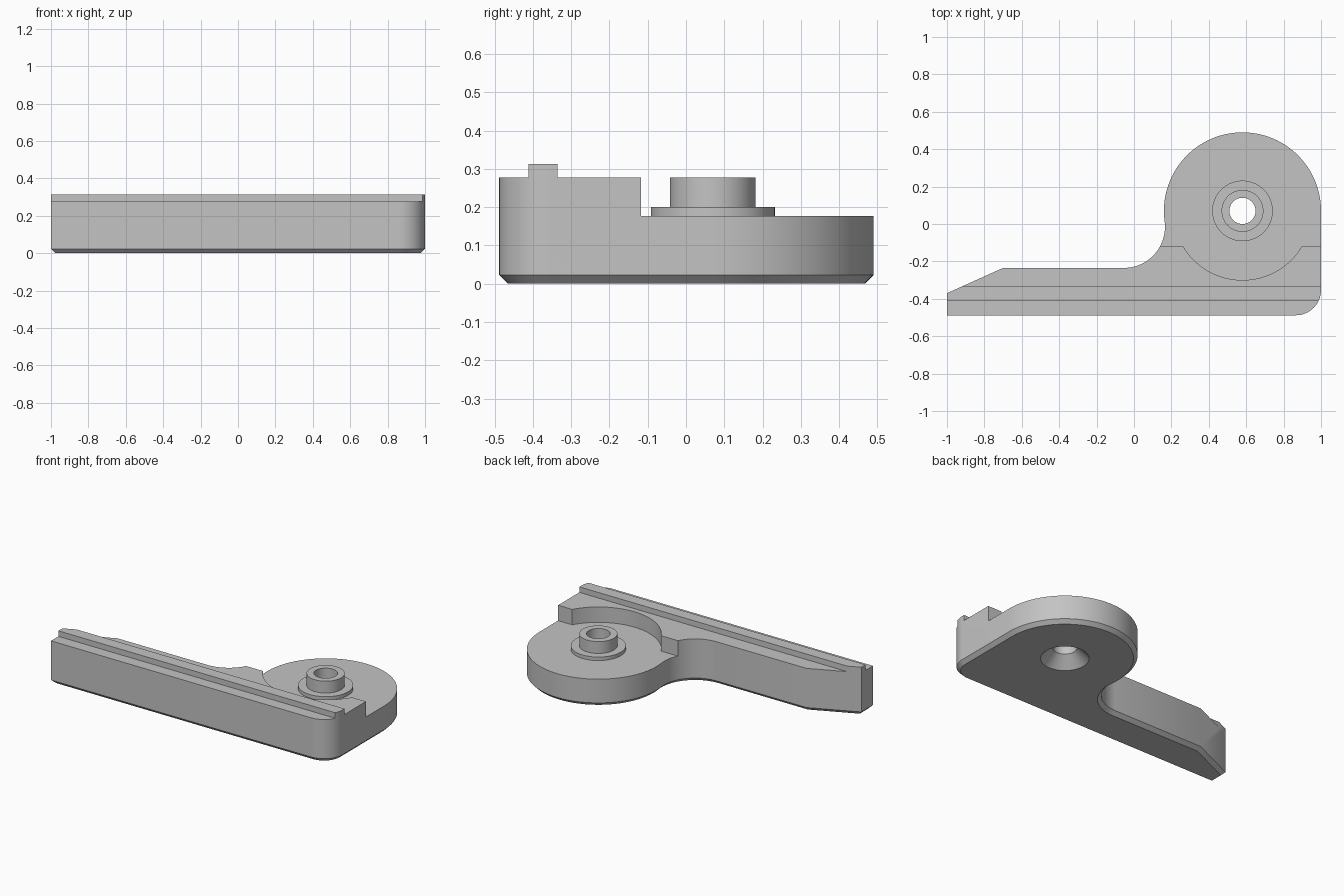
import bpy, bmesh
from math import cos, sin, pi, radians, sqrt, atan2

cube = bpy.data.objects.get("Cube")
if cube:
    bpy.data.objects.remove(cube, do_unlink=True)

grey = bpy.data.materials.new("plain grey")
grey.use_nodes = True
grey.diffuse_color = (0.55, 0.55, 0.55, 1)
grey.node_tree.nodes["Principled BSDF"].inputs["Base Color"].default_value = (0.55, 0.55, 0.55, 1)

HUB_X, HUB_Y, HUB_R = 0.58, 0.07, 0.42
TOP, STEP, RAIL_TOP, CHAMFER = 0.277, 0.177, 0.313, 0.023


def arc(cx, cy, r, a0, a1, n):
    return [(cx + r * cos(a0 + (a1 - a0) * i / n), cy + r * sin(a0 + (a1 - a0) * i / n))
            for i in range(n + 1)]


def make(name, bm):
    bmesh.ops.recalc_face_normals(bm, faces=bm.faces)
    mesh = bpy.data.meshes.new(name)
    bm.to_mesh(mesh)
    bm.free()
    mesh.materials.append(grey)
    obj = bpy.data.objects.new(name, mesh)
    bpy.context.collection.objects.link(obj)
    return obj


def prism(name, outline, z0, z1, chamfer=0):
    bm = bmesh.new()
    base = bm.faces.new([bm.verts.new((x, y, z0 + chamfer)) for x, y in outline])
    grown = bmesh.ops.extrude_face_region(bm, geom=[base], use_keep_orig=True)["geom"]
    for v in grown:
        if isinstance(v, bmesh.types.BMVert):
            v.co.z = z1
    bmesh.ops.recalc_face_normals(bm, faces=bm.faces)
    if chamfer:
        bmesh.ops.inset_region(bm, faces=[base], thickness=chamfer, use_even_offset=True)
        for v in base.verts:
            v.co.z = z0
    return make(name, bm)


def box(name, y0, y1, z0):
    return prism(name, [(-1.2, y0), (1.2, y0), (1.2, y1), (-1.2, y1)], z0, 0.5)


def lathe(name, profile, n=64):
    """Solid turned about the hub axis from (radius, height) pairs."""
    bm = bmesh.new()
    rings = [[bm.verts.new((x, y, z)) for x, y in arc(HUB_X, HUB_Y, r, 0, 2 * pi, n)[:-1]]
             for r, z in profile]
    for a, b in zip(rings, rings[1:]):
        for i in range(n):
            j = (i + 1) % n
            bm.faces.new((a[i], a[j], b[j], b[i]))
    bm.faces.new(rings[0])
    bm.faces.new(rings[-1])
    return make(name, bm)


def combine(target, tool, operation):
    mod = target.modifiers.new(operation, "BOOLEAN")
    mod.operation, mod.solver, mod.object = operation, "EXACT", tool
    bpy.context.view_layer.objects.active = target
    bpy.ops.object.modifier_apply(modifier=mod.name)
    bpy.data.objects.remove(tool, do_unlink=True)


# Outline: straight arm, rounded corner, round hub and a concave fillet
ARM_Y, FILLET = -0.235, 0.22
fy = ARM_Y + FILLET
fx = HUB_X - sqrt((HUB_R + FILLET) ** 2 - (HUB_Y - fy) ** 2)
touch = atan2(HUB_Y - fy, HUB_X - fx)
outline = [(-1, -0.488)]
outline += arc(0.865, -0.353, 0.135, -pi / 2, 0, 16)
outline += arc(HUB_X, HUB_Y, HUB_R, 0, pi + touch, 56)
outline += arc(fx, fy, FILLET, touch, -pi / 2, 24)[1:]
outline += [(-0.7, ARM_Y), (-1, -0.37)]
body = prism("bracket_body", outline, 0, RAIL_TOP, CHAMFER)

# Leave the rail standing, then lower the hub deck
combine(body, box("front_cut", -0.8, -0.412, TOP), "DIFFERENCE")
combine(body, box("rear_cut", -0.335, 0.8, TOP), "DIFFERENCE")
combine(body, box("deck_cut", -0.117, 0.8, STEP), "DIFFERENCE")
combine(body, lathe("deck_round_cut", [(0.37, STEP), (0.37, 0.5)], 96), "DIFFERENCE")

# Stepped boss, through hole and countersink below
combine(body, lathe("boss", [(0.162, 0.12), (0.162, 0.2), (0.112, 0.2), (0.112, TOP)]), "UNION")
combine(body, lathe("bore", [(0.15, -0.01), (0.07, 0.07), (0.07, 0.5)]), "DIFFERENCE")

bpy.ops.object.select_all(action="DESELECT")
body.select_set(True)
bpy.context.view_layer.objects.active = body
bpy.ops.object.shade_smooth_by_angle(angle=radians(30))
